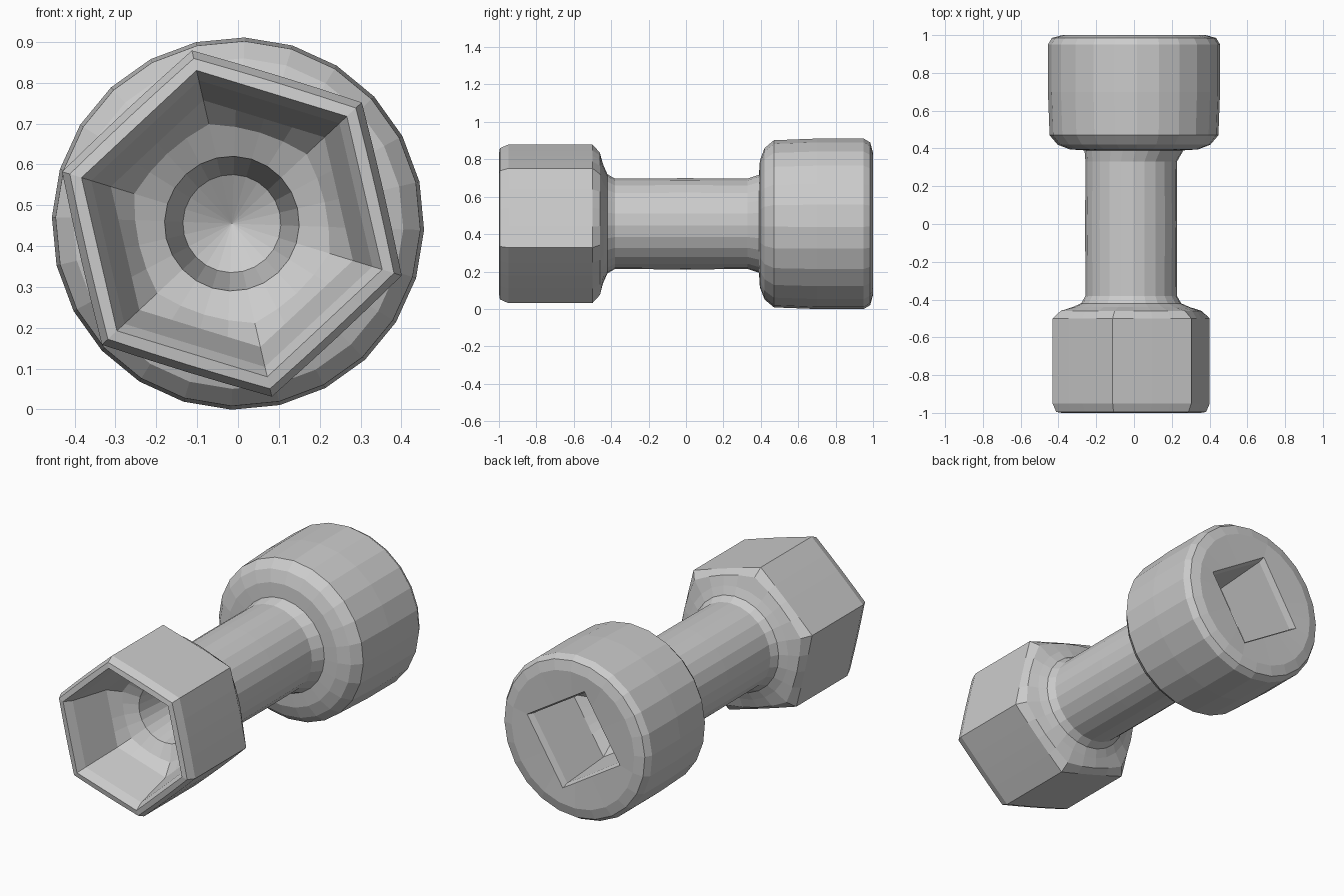
import bpy
from math import pi, cos, sin, radians

if "Cube" in bpy.data.objects:
    bpy.data.objects.remove(bpy.data.objects["Cube"])

SIDES = 24
TURN = radians(-77)      # twist shared by the hexagonal head and the square hole
CZ = 0.455


def radius_at(a, r, corners, mix):
    """Radius of a regular polygon (corner radius r), blended towards a circle."""
    if not corners:
        return r
    step = 2 * pi / corners
    poly = r * cos(step / 2) / cos((a % step) - step / 2)
    return poly * mix + r * (1 - mix)


def loft(name, rings):
    """Skin rings (y, radius, corners, mix); radius 0 closes the skin at a point."""
    verts, faces, rows = [], [], []
    for y, r, corners, mix in rings:
        cx = -0.015 if y < 0.36 else 0.0
        row = []
        if r == 0:
            row = [len(verts)] * SIDES
            verts.append((cx, y, CZ))
        else:
            for i in range(SIDES):
                a = 2 * pi * i / SIDES
                d = radius_at(a, r, corners, mix)
                row.append(len(verts))
                verts.append((cx + d * cos(a + TURN), y, CZ + d * sin(a + TURN)))
        rows.append(row)
    for a, b in zip(rows, rows[1:]):
        for i in range(SIDES):
            j = (i + 1) % SIDES
            faces.append(tuple(dict.fromkeys((a[i], b[i], b[j], a[j]))))
    mesh = bpy.data.meshes.new(name)
    mesh.from_pydata(verts, [], faces)
    mesh.update()
    obj = bpy.data.objects.new(name, mesh)
    bpy.context.collection.objects.link(obj)
    return obj


# hexagonal front head: bore, stepped hex socket, rim, outer flats, back shoulder
loft("front_hex_head", [
    (-0.25, 0, 0, 0),
    (-0.32, 0.12, 0, 0),
    (-0.62, 0.165, 0, 0),
    (-0.66, 0.25, 6, 0.5),
    (-0.72, 0.31, 6, 1),
    (-0.95, 0.36, 6, 1),
    (-1.00, 0.385, 6, 1),
    (-0.995, 0.415, 6, 0.95),
    (-0.95, 0.435, 6, 0.95),
    (-0.50, 0.435, 6, 0.95),
    (-0.46, 0.39, 6, 0.6),
    (-0.44, 0.31, 0, 0),
    (-0.42, 0.265, 0, 0),
    (-0.38, 0.242, 0, 0),
])

# round shaft
loft("shaft", [
    (-0.38, 0.242, 0, 0),
    (0.0, 0.244, 0, 0),
    (0.33, 0.242, 0, 0),
])

# round back head: flare, shoulder, barrel, end face, square drive hole
loft("back_round_head", [
    (0.33, 0.242, 0, 0),
    (0.39, 0.262, 0, 0),
    (0.395, 0.34, 0, 0),
    (0.42, 0.405, 0, 0),
    (0.47, 0.447, 0, 0),
    (0.70, 0.456, 0, 0),
    (0.95, 0.456, 0, 0),
    (0.985, 0.435, 0, 0),
    (1.00, 0.38, 0, 0),
    (0.995, 0.295, 4, 1),
    (0.96, 0.28, 4, 1),
    (0.65, 0.25, 4, 1),
    (0.58, 0.15, 4, 0.5),
    (0.56, 0, 0, 0),
])
